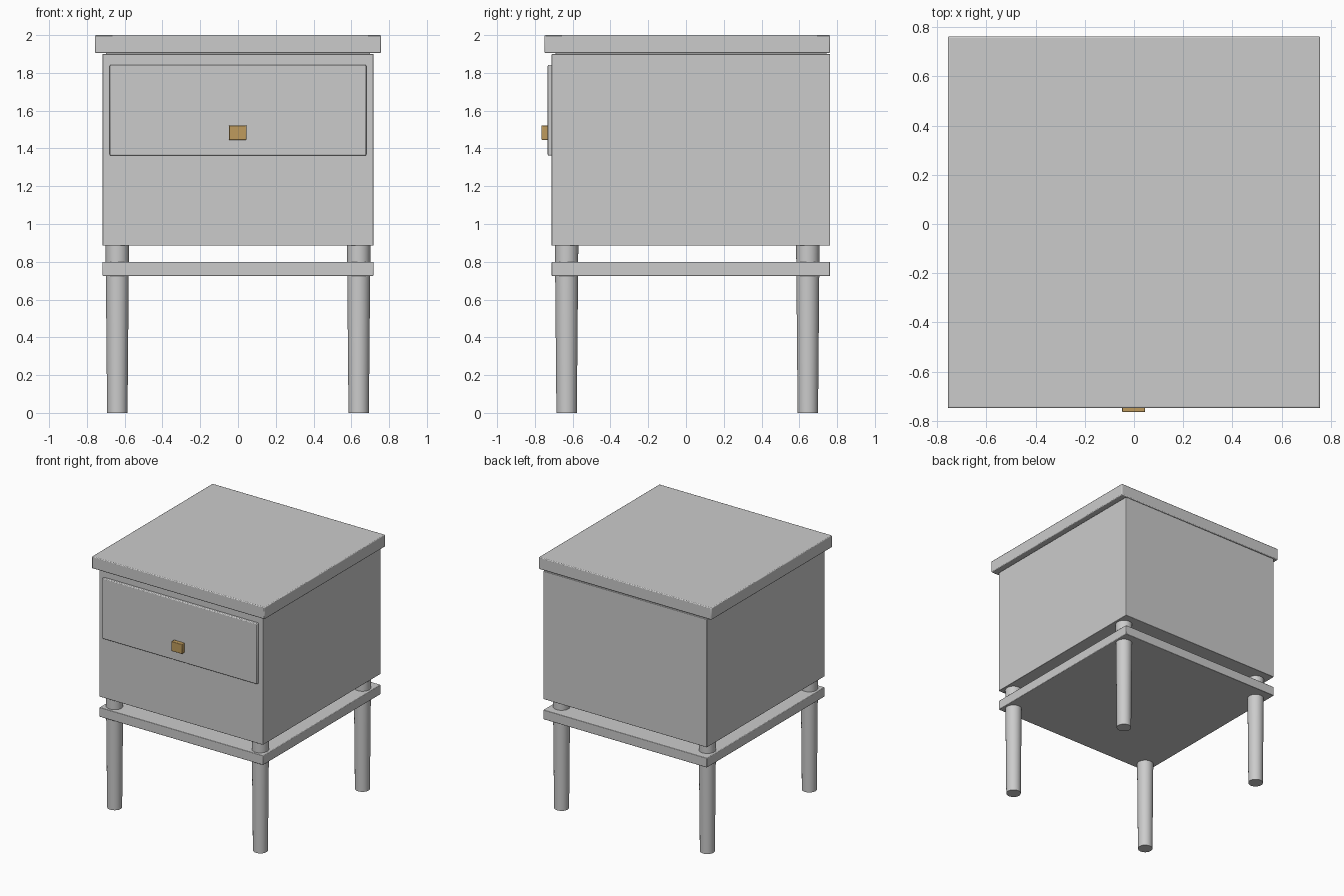
import bpy

cube = bpy.data.objects.get("Cube")
if cube:
    bpy.data.objects.remove(cube, do_unlink=True)


def make_material(name, color):
    mat = bpy.data.materials.new(name)
    mat.use_nodes = True
    mat.diffuse_color = color
    mat.node_tree.nodes["Principled BSDF"].inputs["Base Color"].default_value = color
    return mat


grey = make_material("painted grey", (0.6, 0.6, 0.6, 1))
brass = make_material("brass", (0.52, 0.33, 0.11, 1))


def box(name, low, high, mat, bevel):
    """Softly bevelled box between two opposite corners."""
    bpy.ops.mesh.primitive_cube_add(size=1)
    obj = bpy.context.object
    obj.name = name
    for v in obj.data.vertices:
        v.co = [(a + b) / 2 + c * (b - a) for a, b, c in zip(low, high, v.co)]
    obj.data.materials.append(mat)
    mod = obj.modifiers.new("soft edges", "BEVEL")
    mod.width = bevel
    mod.segments = 2
    bpy.ops.object.shade_smooth_by_angle()
    return obj


# Cabinet: body and shelf share a footprint, the top overhangs front and sides
HALF, FRONT, BACK = 0.717, -0.711, 0.763
box("cabinet_body", (-HALF, FRONT, 0.885), (HALF, BACK, 1.9), grey, 0.003)
box("lower_shelf", (-HALF, FRONT, 0.725), (HALF, BACK, 0.8), grey, 0.004)
box("table_top", (-0.757, -0.749, 1.905), (0.757, BACK, 2.0), grey, 0.006)
# Thin filler closing the shadow gap under the top
box("top_spacer", (-0.7, -0.69, 1.89), (0.7, 0.745, 1.91), grey, 0.001)

# Drawer front with its knob
box("drawer_front", (-0.679, -0.732, 1.362), (0.679, -0.7, 1.842), grey, 0.006)
box("drawer_knob", (-0.048, -0.765, 1.445), (0.045, -0.73, 1.522), brass, 0.004)

# Tapered round legs running through the shelf up to the body
for side, x in (("right", -0.639), ("left", 0.639)):
    for end, y in (("front", -0.632), ("back", 0.645)):
        bpy.ops.mesh.primitive_cone_add(vertices=32, radius1=0.054, radius2=0.062,
                                        depth=0.89, location=(x, y, 0.445))
        leg = bpy.context.object
        leg.name = f"{end}_{side}_leg"
        leg.data.materials.append(grey)
        bpy.ops.object.shade_smooth_by_angle()
